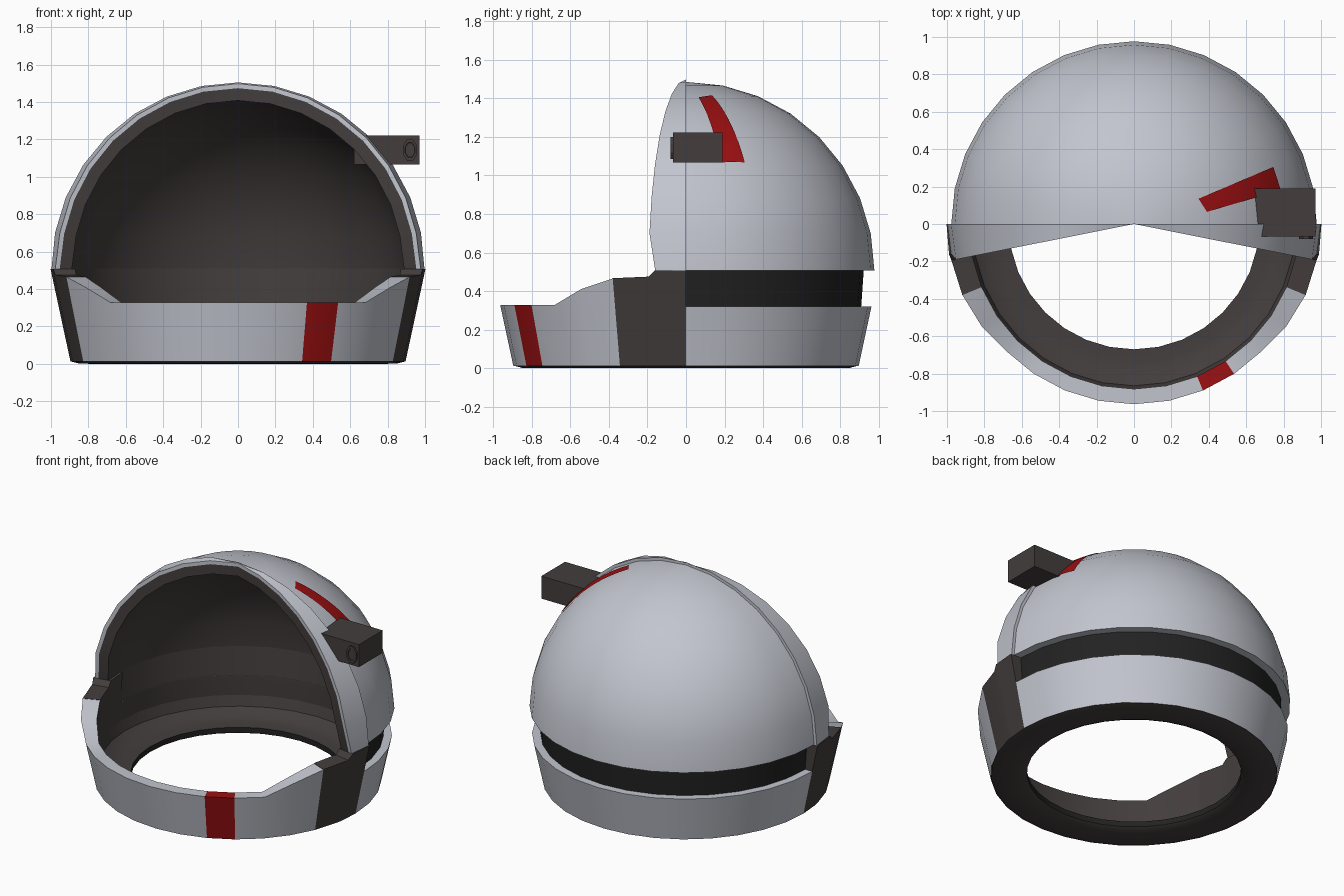
import bpy, bmesh, math
from mathutils import Vector

if "Cube" in bpy.data.objects:
    bpy.data.objects.remove(bpy.data.objects["Cube"])

STEP = 11.25          # everything sits on a 32-sided circle
ZC = 0.508            # height of the dome's centre


def material(name, rgb):
    m = bpy.data.materials.new(name)
    m.diffuse_color = (*rgb, 1)
    m.use_nodes = True
    m.node_tree.nodes["Principled BSDF"].inputs["Base Color"].default_value = m.diffuse_color
    return m


LIGHT, DARK, BLACK, RED = range(4)
MATS = [material("pale grey", (0.54, 0.56, 0.62)),
        material("warm dark grey", (0.056, 0.047, 0.046)),
        material("black rubber", (0.016, 0.016, 0.016)),
        material("red", (0.34, 0.005, 0.006))]


def polar(az, r, z):
    """Point at an azimuth measured from the front (-y) towards +x."""
    a = math.radians(az)
    return Vector((r * math.sin(a), -r * math.cos(a), z))


def ball(az, elev, r):
    e = math.radians(elev)
    return polar(az, r * math.cos(e), ZC + r * math.sin(e))


def finish(name, bm, mirror=False):
    bmesh.ops.remove_doubles(bm, verts=bm.verts, dist=1e-4)
    bmesh.ops.recalc_face_normals(bm, faces=bm.faces)
    me = bpy.data.meshes.new(name)
    bm.to_mesh(me)
    bm.free()
    for m in MATS:
        me.materials.append(m)
    ob = bpy.data.objects.new(name, me)
    bpy.context.collection.objects.link(ob)
    bpy.ops.object.select_all(action='DESELECT')
    ob.select_set(True)
    bpy.context.view_layer.objects.active = ob
    bpy.ops.object.shade_smooth_by_angle(angle=math.radians(30))
    if mirror:
        ob.modifiers.new("Mirror", 'MIRROR').use_clip = True
    return ob


def loft(name, rows, rule, cap_first=False, cap_last=False, mirror=False):
    """Skin closed section loops; rule(row, segment) gives the colour."""
    bm = bmesh.new()
    vs = [[bm.verts.new(p) for p in row] for row in rows]
    n = len(rows[0])
    for i in range(len(rows) - 1):
        for j in range(n):
            k = (j + 1) % n
            f = bm.faces.new((vs[i][j], vs[i][k], vs[i + 1][k], vs[i + 1][j]))
            f.material_index = rule(i, j)
    for flag, row in ((cap_first, vs[0]), (cap_last, vs[-1])):
        if flag:
            bm.faces.new(row).material_index = rule(0, 0)
    return finish(name, bm, mirror)


def outer(z):
    return 0.893 + 0.215 * z      # flaring outside of the lower shell


def wall(az, h):
    """Section of the lower shell with its top at height h."""
    return [polar(az, outer(0.012), 0.012), polar(az, outer(h), h),
            polar(az, 0.882, h), polar(az, 0.885, 0.17)]


back = [90 + STEP * i for i in range(17)]
elevs = [STEP * i for i in range(9)]

# Rear dome: pale outside, dark lining
loft("dome_shell",
     [[ball(a, e, 0.977) for e in elevs] + [ball(a, e, 0.90) for e in elevs[::-1]]
      for a in back],
     lambda i, j: DARK if 9 <= j < 17 else LIGHT)


# Raised brim around the face opening, its lower corner swept back
def brim_row(e):
    front = 80.7 if e == 0 else 78.75
    return [ball(90, e, 0.90), ball(90, e, 0.997), ball(front, e, 0.990),
            ball(front, e, 0.966), ball(front, e, 0.90)]


loft("face_opening_brim", [brim_row(e) for e in elevs],
     lambda i, j: DARK if j >= 3 else LIGHT, cap_first=True, mirror=True)

# Chin guard with a low middle and a red stripe across one segment
tops = {5: 0.41, 6: 0.465}
loft("chin_guard",
     [wall(STEP * i, tops.get(abs(i), 0.328)) for i in range(-6, 7)],
     lambda i, j: DARK if j >= 2 else (RED if i == 8 else LIGHT),
     cap_first=True, cap_last=True)

# Dark hinge plates at both sides
loft("side_plate",
     [wall(a, h) for a, h in ((67.5, 0.467), (78.75, 0.475), (80.7, ZC), (90, ZC))],
     lambda i, j: DARK, cap_first=True, cap_last=True, mirror=True)

# Lower back shell
loft("lower_back_shell", [wall(a, 0.32) for a in back],
     lambda i, j: DARK if j >= 2 else LIGHT, cap_first=True, cap_last=True)

# Recessed black band between dome and lower shell
loft("rear_band",
     [[polar(a, 0.908, 0.31), polar(a, 0.922, ZC + 0.002),
       polar(a, 0.90, ZC + 0.002), polar(a, 0.882, 0.31)] for a in back],
     lambda i, j: DARK if j == 2 else BLACK)

# Neck ring: rounded floor around the hole
ring = [(0.885, 0.18), (0.865, 0.11), (0.81, 0.07), (0.74, 0.058), (0.67, 0.055),
        (0.67, 0.018), (0.70, 0.003), (0.77, 0.0), (0.85, 0.002), (0.893, 0.013)]
loft("neck_ring", [[polar(STEP * i, r, z) for r, z in ring] for i in range(33)],
     lambda i, j: BLACK if j == 4 else DARK)

# Red stripe laid over the dome
bm = bmesh.new()
a0, b0, a1, b1 = (Vector(p) for p in
                  ((0.345, 0.135), (0.39, 0.065), (0.745, 0.305), (0.785, 0.18)))
N, M = 10, 3
grid = []
for i in range(N + 1):
    a, b = a0.lerp(a1, i / N), b0.lerp(b1, i / N)
    row = []
    for j in range(M + 1):
        p = a.lerp(b, j / M)
        z = math.sqrt(0.980 ** 2 - p.length_squared)
        row.append(bm.verts.new((p.x, p.y, ZC + z)))
    grid.append(row)
for i in range(N):
    for j in range(M):
        f = bm.faces.new((grid[i][j], grid[i + 1][j],
                          grid[i + 1][j + 1], grid[i][j + 1]))
        f.material_index = RED
stripe = finish("dome_stripe", bm)
if stripe.data.polygons[0].normal.z < 0:
    stripe.data.flip_normals()


# Side lamp: block with a small faceted lens
def block(name, lo, hi):
    bm = bmesh.new()
    bmesh.ops.create_cube(bm, size=1)
    lo, hi = Vector(lo), Vector(hi)
    for v in bm.verts:
        v.co = (lo + hi) / 2 + v.co * (hi - lo)
    for f in bm.faces:
        f.material_index = DARK
    return finish(name, bm)


block("side_lamp_body", (0.62, -0.068, 1.067), (0.97, 0.19, 1.222))

lens = []
for y, s in ((-0.06, 1.0), (-0.08, 1.0), (-0.08, 0.7), (-0.074, 0.65)):
    lens.append([Vector((0.92 + s * 0.04 * math.cos(t), y,
                         1.143 + s * 0.062 * math.sin(t)))
                 for t in (math.pi / 8 + math.pi / 4 * k for k in range(8))])
loft("side_lamp_lens", lens, lambda i, j: DARK, cap_first=True, cap_last=True)
